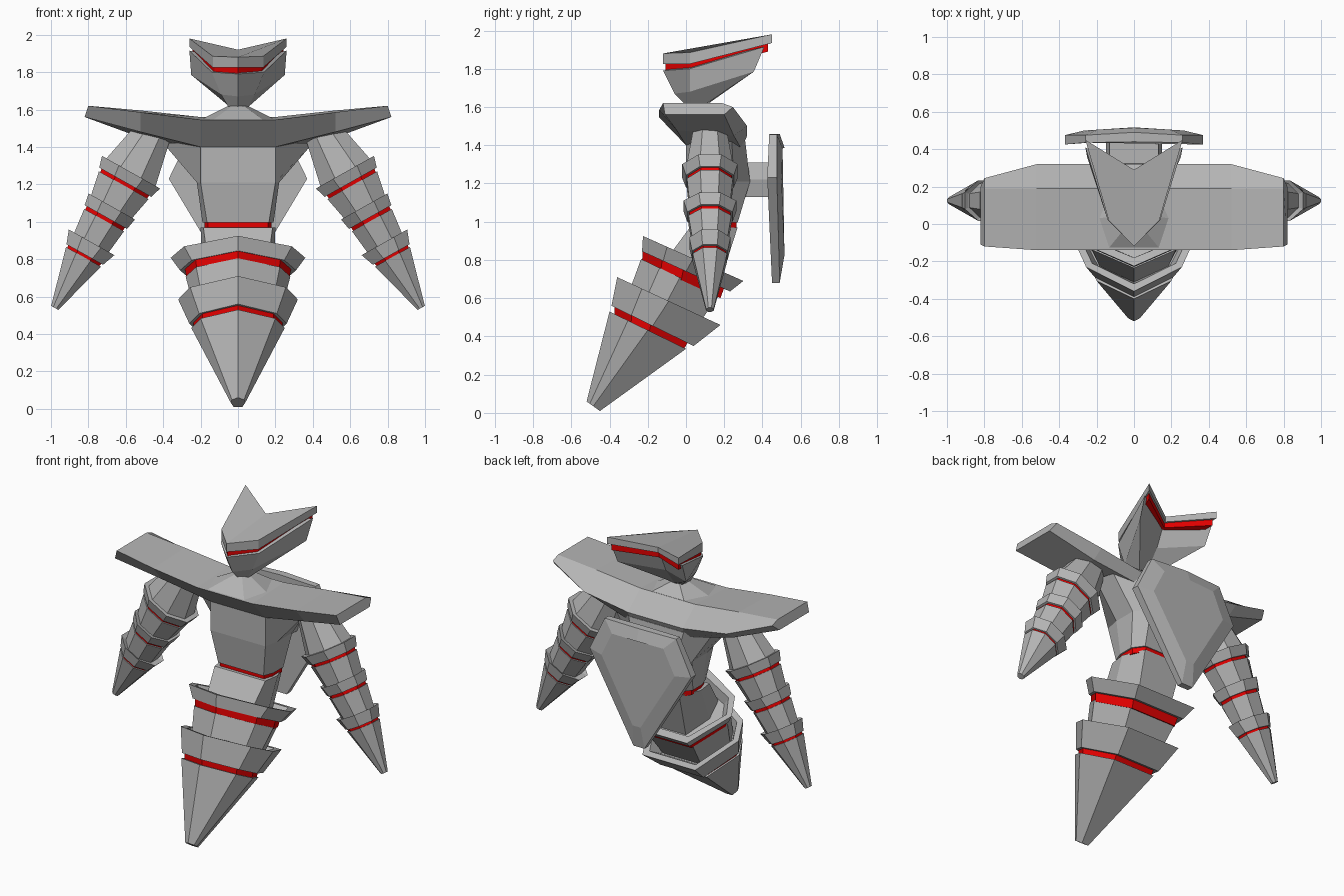
import bpy, bmesh, math
from mathutils import Vector

cube = bpy.data.objects.get("Cube")
if cube:
    bpy.data.objects.remove(cube, do_unlink=True)


def material(name, col):
    m = bpy.data.materials.new(name)
    m.use_nodes = True
    m.diffuse_color = (*col, 1)
    b = next(n for n in m.node_tree.nodes if n.type == 'BSDF_PRINCIPLED')
    b.inputs["Base Color"].default_value = (*col, 1)
    b.inputs["Roughness"].default_value = 0.6
    return m


GREY = material("armour grey", (0.46, 0.46, 0.46))
RED = material("glowing red", (0.8, 0.0, 0.0))


def loft(name, rings, mat=GREY, split=None):
    """Skin a list of closed rings and cap both ends (caps may be split in two)."""
    bm = bmesh.new()
    vs = [[bm.verts.new(p) for p in r] for r in rings]
    n = len(vs[0])
    for a, b in zip(vs, vs[1:]):
        for i in range(n):
            j = (i + 1) % n
            bm.faces.new((a[i], a[j], b[j], b[i]))
    for r in (vs[0], vs[-1]):
        if split:
            i, j = split
            bm.faces.new(r[i:j + 1])
            bm.faces.new(r[j:] + r[:i + 1])
        else:
            bm.faces.new(r)
    bmesh.ops.recalc_face_normals(bm, faces=bm.faces)
    me = bpy.data.meshes.new(name)
    bm.to_mesh(me)
    bm.free()
    me.materials.append(mat)
    ob = bpy.data.objects.new(name, me)
    bpy.context.collection.objects.link(ob)
    return ob


def mirror(half):
    """Ring from half a ring at x >= 0; points on the centre line are kept once."""
    return list(half) + [(-x, y, z) for x, y, z in reversed(half) if x > 1e-6]


# ---- Head: swept-back plan of front, side, horn and rear notch ----
HEAD = [(0, -.12), (.135, .02), (.26, .45), (0, .29)]


def head_ring(zs, plan=HEAD):
    return mirror([(x, y, z) for (x, y), z in zip(plan, zs)])


def shrunk(f, dy=0.0):
    return [(x * f, .1 + (y - .1) * f + dy) for x, y in HEAD]


loft("head_crown", [head_ring((1.825, 1.825, 1.935, 1.885)),
                    head_ring((1.88, 1.885, 1.98, 1.92))], split=(0, 3))
loft("head_red_band", [head_ring((1.78, 1.785, 1.89, 1.85), shrunk(.94)),
                       head_ring((1.84, 1.84, 1.945, 1.89), shrunk(.94))], RED, (0, 3))
loft("head_jaw", [
    head_ring((1.61, 1.61, 1.62, 1.62), [(0, 0), (.05, .03), (.05, .11), (0, .12)]),
    head_ring((1.67, 1.68, 1.785, 1.74), [(0, -.06), (.09, .02), (.25, .355), (0, .21)]),
    head_ring((1.79, 1.80, 1.915, 1.87), [(0, -.12), (.14, .02), (.26, .41), (0, .27)]),
], split=(0, 3))

# ---- Neck ----
loft("neck", [mirror([(.14, -.135, 1.54), (.19, .03, 1.55), (.13, .2, 1.55)]),
              mirror([(.03, .0, 1.62), (.05, .05, 1.62), (.03, .11, 1.62)])])

# ---- Shoulder yoke, lofted from wing tip to wing tip ----
centre = [(-.14, 1.545), (.19, 1.56), (.32, 1.45), (.29, 1.38), (0, 1.40)]
middle = [(-.14, 1.585), (.19, 1.595), (.32, 1.50), (.25, 1.45), (-.05, 1.48)]
outer = [(-.12, 1.62), (.19, 1.62), (.245, 1.60), (.2, 1.56), (-.11, 1.56)]
yoke = [(-.80, outer), (-.52, middle), (-.2, centre), (.2, centre), (.52, middle), (.80, outer)]
loft("shoulder_yoke", [[(x + (math.copysign(.02, x) if s is outer and i > 2 else 0), y, z)
                        for i, (y, z) in enumerate(s)] for x, s in yoke])

# ---- Torso ----


def level(z, pts):
    return mirror([(x, y, z) for x, y in pts])


loft("chest", [level(.995, [(.165, .03), (.19, .1), (.19, .2), (.14, .27)]),
               level(1.21, [(.2, 0), (.22, .1), (.22, .25), (.15, .335)]),
               level(1.42, [(.2, 0), (.4, .12), (.36, .24), (.2, .31)])])
loft("waist_red_band", [level(z, [(.16, .04), (.18, .1), (.18, .2), (.13, .265)])
                        for z in (.96, 1.01)], RED)
loft("waist", [mirror([(.16, -.12, .78), (.19, .02, .72), (.12, .17, .66)]),
               mirror([(.185, .02, .97), (.2, .13, .97), (.14, .27, .97)])])

# ---- Tail: tilted seven-sided rings given by front point, back point, half width ----
TAIL = [(0, 0), (.8, .24), (1, .5), (.6, 1)]


def tail_ring(front, back, w):
    return mirror([(x * w, front[0] + (back[0] - front[0]) * u,
                    front[1] + (back[1] - front[1]) * u) for x, u in TAIL])


def tail_part(name, *rings, mat=GREY):
    loft(name, [tail_ring(*r) for r in rings], mat)


tail_part("tail_tip", ((-.52, .06), (-.45, .01), .04), ((-.40, .53), (0, .335), .25))
tail_part("tail_lower_red_band", ((-.375, .51), (-.01, .335), .235),
          ((-.375, .57), (.01, .37), .24), mat=RED)
tail_part("tail_lower_collar", ((-.39, .56), (.04, .35), .26), ((-.36, .71), (.18, .46), .32),
          ((-.32, .69), (.14, .475), .28), ((-.31, .60), (.05, .43), .24))
tail_part("tail_middle", ((-.31, .60), (.04, .43), .23), ((-.235, .805), (.17, .61), .28))
tail_part("tail_upper_red_band", ((-.23, .79), (.18, .60), .275),
          ((-.225, .86), (.2, .655), .285), mat=RED)
tail_part("tail_upper_collar", ((-.23, .845), (.23, .635), .31), ((-.225, .925), (.3, .69), .36),
          ((-.18, .905), (.25, .71), .32), ((-.18, .84), (.2, .66), .27))

# ---- Back shield and its mount ----
loft("shield_mount", [mirror([(.13, y, 1.13), (.15, y, 1.22), (.13, y, 1.31)])
                      for y in (.25, .45)])
RIM = [(0, 1.46), (.26, 1.455), (.37, 1.23), (.04, .68)]


def shield_ring(ys, f=1.0):
    return mirror([(x * f, y, 1.2 + (z - 1.2) * f) for (x, z), y in zip(RIM, ys)])


loft("shield", [shield_ring((.44, .435, .425, .45)),
                shield_ring((.49, .475, .475, .49)),
                shield_ring((.515, .505, .50, .515), .72)])

# ---- Arms: octagonal rings along an axis slanting out and down ----


def arm_ring(side, d, rx, ry):
    c = Vector((.572 + .49 * d, .125, 1.265 - .872 * d))
    u, v = Vector((.872, 0, .49)), Vector((0, 1, 0))
    k = 1 / math.cos(math.pi / 8)
    pts = []
    for i in range(8):
        a = math.pi / 8 + i * math.pi / 4
        p = c + u * (rx * k * math.cos(a)) + v * (ry * k * math.sin(a))
        pts.append((p.x * side, p.y, p.z))
    return pts


ARM = [
    ("upper_arm", GREY, [(-.24, .10, .085), (.02, .155, .125)]),
    ("arm_collar_1", GREY, [(.0, .15, .12), (.0, .178, .145), (.062, .16, .125)]),
    ("arm_red_band_1", RED, [(.05, .147, .115), (.088, .143, .113)]),
    ("arm_segment_2", GREY, [(.08, .152, .12), (.23, .122, .105)]),
    ("arm_collar_2", GREY, [(.22, .115, .11), (.21, .142, .138), (.275, .13, .118)]),
    ("arm_red_band_2", RED, [(.265, .118, .108), (.302, .114, .105)]),
    ("arm_segment_3", GREY, [(.294, .122, .112), (.44, .105, .09)]),
    ("arm_collar_3", GREY, [(.44, .11, .09), (.43, .14, .108), (.505, .112, .093)]),
    ("arm_red_band_3", RED, [(.495, .102, .085), (.526, .098, .082)]),
    ("arm_spike", GREY, [(.519, .107, .09), (.832, .022, .02)]),
]
for side, label in ((1, "left"), (-1, "right")):
    for name, mat, rings in ARM:
        loft(f"{label}_{name}", [arm_ring(side, *r) for r in rings], mat)
